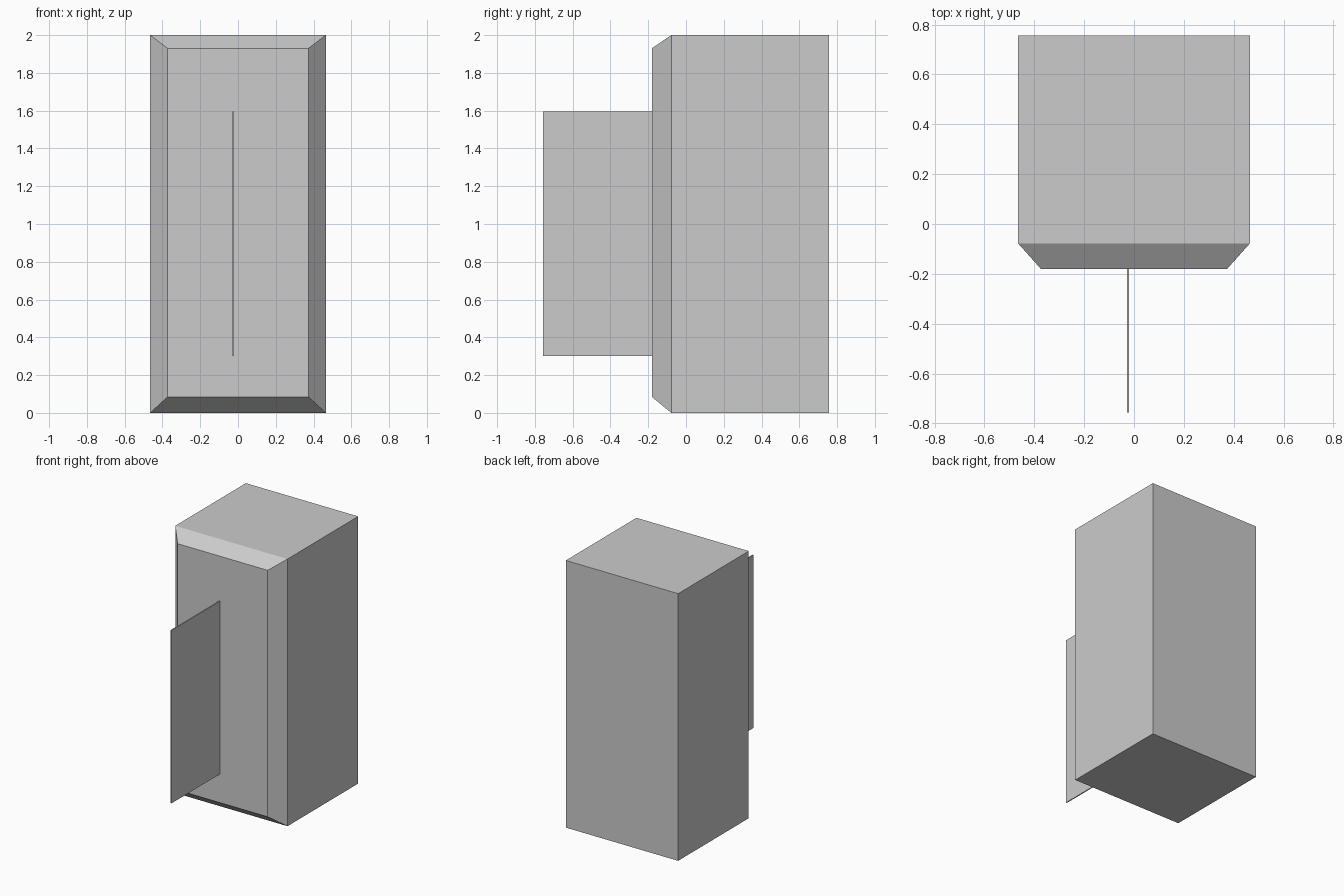
import bpy, bmesh

if "Cube" in bpy.data.objects:
    bpy.data.objects.remove(bpy.data.objects["Cube"])


def box(name, x, y, z):
    """Box object from (min, max) ranges on each axis."""
    bm = bmesh.new()
    bmesh.ops.create_cube(bm, size=1)
    for v in bm.verts:
        v.co = [r[0] if c < 0 else r[1] for c, r in zip(v.co, (x, y, z))]
    mesh = bpy.data.meshes.new(name)
    bm.to_mesh(mesh)
    bm.free()
    obj = bpy.data.objects.new(name, mesh)
    bpy.context.collection.objects.link(obj)
    return obj


# Main cabinet block
cabinet = box("cabinet_body", (-0.465, 0.465), (-0.078, 0.757), (0, 2))

# Chamfered front panel: extrude the front face and narrow it
bm = bmesh.new()
bm.from_mesh(cabinet.data)
bm.normal_update()
front = min(bm.faces, key=lambda f: f.calc_center_median().y)
panel = bmesh.ops.extrude_discrete_faces(bm, faces=[front])["faces"][0]
for v in panel.verts:
    v.co.x = 0.373 if v.co.x > 0 else -0.373
    v.co.y = -0.181
    v.co.z = 1.93 if v.co.z > 1 else 0.085
bmesh.ops.recalc_face_normals(bm, faces=bm.faces)
bm.to_mesh(cabinet.data)
bm.free()

# Thin upright fin standing out from the front panel
box("front_fin", (-0.029, -0.021), (-0.757, -0.181), (0.30, 1.595))
